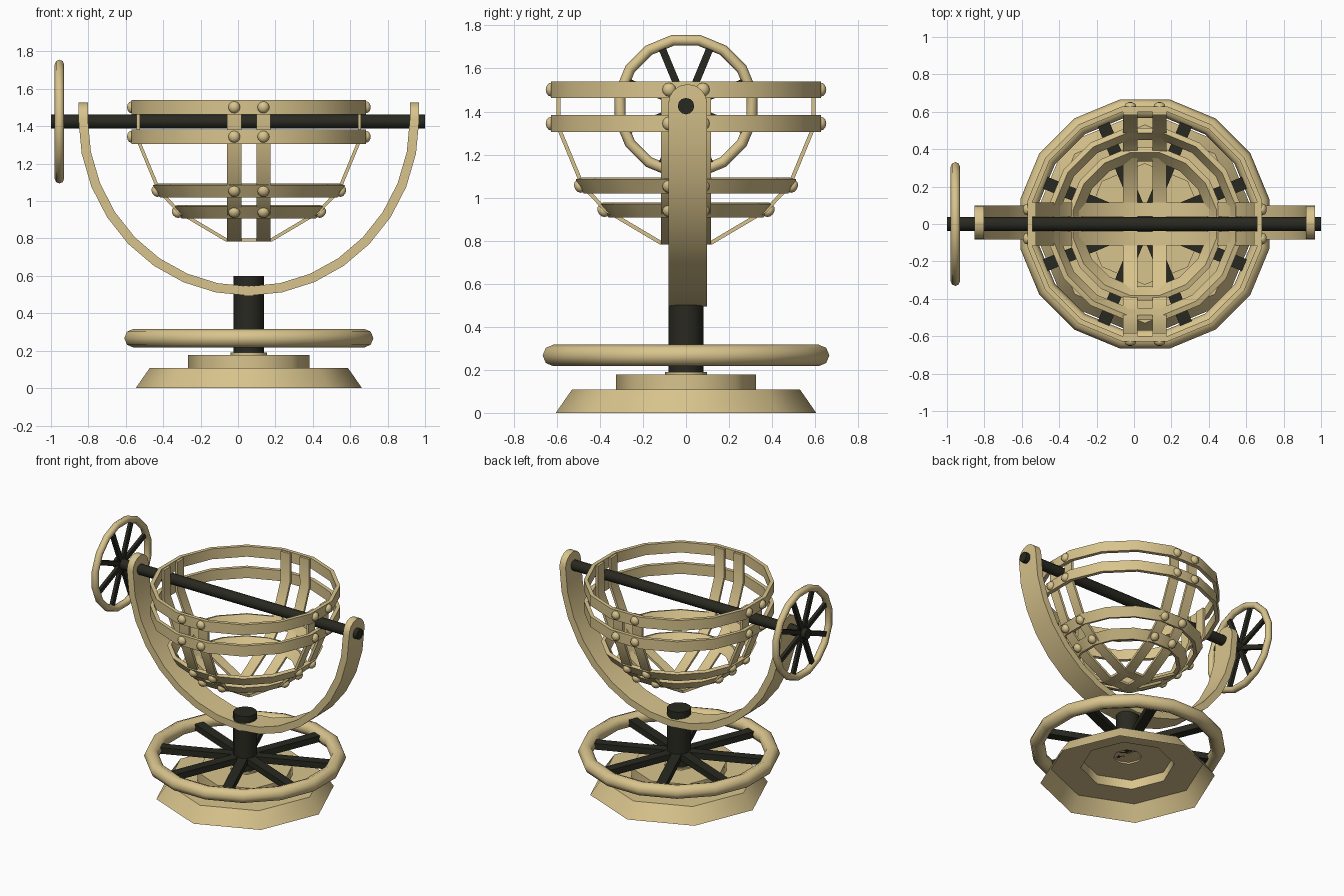
import bpy, bmesh, math
from mathutils import Matrix, Vector

if "Cube" in bpy.data.objects:
    bpy.data.objects.remove(bpy.data.objects["Cube"])

CX = 0.058          # vertical axis of the stand
AXLE_Z = 1.425


def material(name, col):
    m = bpy.data.materials.new(name)
    m.diffuse_color = (*col, 1)
    m.use_nodes = True
    m.node_tree.nodes["Principled BSDF"].inputs["Base Color"].default_value = m.diffuse_color
    return m


TAN = material("pale_wood", (0.69, 0.55, 0.265))
DARK = material("dark_iron", (0.022, 0.022, 0.015))


def finish(name, bm, mat, matrix, angle=50, fix=True):
    if fix:
        bmesh.ops.recalc_face_normals(bm, faces=bm.faces[:])
    me = bpy.data.meshes.new(name)
    bm.to_mesh(me)
    bm.free()
    ob = bpy.data.objects.new(name, me)
    me.materials.append(mat)
    ob.matrix_world = matrix
    bpy.context.collection.objects.link(ob)
    bpy.ops.object.select_all(action='DESELECT')
    bpy.context.view_layer.objects.active = ob
    ob.select_set(True)
    bpy.ops.object.shade_smooth_by_angle(angle=math.radians(angle))
    return ob


def revolve(name, profile, n, closed, mat, matrix, phase=0.0):
    """Turn (radius, z) points around z; flats lie at the given radius if phase = 0.5."""
    bm = bmesh.new()
    k = 1 / math.cos(math.pi / n) if phase else 1
    rows = []
    for i in range(n):
        a = 2 * math.pi * (i + phase) / n
        rows.append([bm.verts.new((r * k * math.cos(a), r * k * math.sin(a), z)) for r, z in profile])
    m = len(profile)
    for i in range(n):
        p, q = rows[i], rows[(i + 1) % n]
        for j in range(m if closed else m - 1):
            bm.faces.new((p[j], q[j], q[(j + 1) % m], p[(j + 1) % m]))
    bmesh.ops.remove_doubles(bm, verts=bm.verts[:], dist=1e-5)
    return finish(name, bm, mat, matrix)


def sweep(name, path, half_widths, thick, matrix):
    """Flat bar along an (x, z) path."""
    bm = bmesh.new()
    rows = []
    for i, (x, z) in enumerate(path):
        a, b = path[max(i - 1, 0)], path[min(i + 1, len(path) - 1)]
        t = Vector((b[0] - a[0], b[1] - a[1])).normalized()
        nx, nz = -t.y * thick / 2, t.x * thick / 2
        w = half_widths[i]
        rows.append([bm.verts.new(c) for c in ((x + nx, -w, z + nz), (x + nx, w, z + nz),
                                               (x - nx, w, z - nz), (x - nx, -w, z - nz))])
    for p, q in zip(rows, rows[1:]):
        for j in range(4):
            bm.faces.new((p[j], p[(j + 1) % 4], q[(j + 1) % 4], q[j]))
    bm.faces.new(rows[0])
    bm.faces.new(rows[-1])
    return finish(name, bm, TAN, matrix, 40)


def cylinder(name, r, length, matrix, sides=12):
    h = length / 2
    return revolve(name, [(0, -h), (r, -h), (r, h), (0, h)], sides, False, DARK, matrix)


def wheel(name, major, minor, matrix):
    """Round rim with eight flat spokes."""
    ring = [(major + minor * math.cos(math.pi * j / 4), minor * math.sin(math.pi * j / 4)) for j in range(8)]
    revolve(name + "_rim", ring, 16, True, TAN, matrix, 0.5)
    bm = bmesh.new()
    for i in range(8):
        m = (Matrix.Rotation(math.pi * (i + 0.5) / 4, 4, 'Z') @ Matrix.Translation((major / 2, 0, 0))
             @ Matrix.Diagonal((major, minor * 1.35, minor * 0.9, 1)))
        bmesh.ops.create_cube(bm, size=1, matrix=m)
    finish(name + "_spokes", bm, DARK, matrix, 30)


T = Matrix.Translation
axis = T((CX, 0, 0))

# stepped octagonal base, open underneath
revolve("base", [(0.605, 0), (0.53, 0.108), (0.325, 0.108), (0.325, 0.178), (0.098, 0.178),
                 (0.098, 0.19), (0, 0.19)], 8, False, TAN, axis)

# post and large turning wheel
cylinder("post", 0.081, 0.41, T((CX, 0, 0.395)))
wheel("floor_wheel", 0.616, 0.05, T((CX, 0, 0.267)))

# axle and hand wheel
lie = Matrix.Rotation(math.pi / 2, 4, 'Y')
cylinder("axle", 0.038, 2.0, T((0, 0, AXLE_Z)) @ lie)
wheel("hand_wheel", 0.306, 0.025, T((-0.955, 0, AXLE_Z)) @ lie)

# U-shaped yoke with rounded ends
top_z, half = 1.437, 0.09
cap = [(half * math.sin(math.radians(d)), half * math.cos(math.radians(d))) for d in (88, 65, 42, 20)]
path = [(-0.886, top_z + h) for h, w in cap]
widths = [w for h, w in cap]
for i in range(17):
    a = math.pi * (1 + i / 16)
    path.append((0.886 * math.cos(a), top_z + 0.918 * math.sin(a)))
    widths.append(half)
path += [(0.886, top_z + h) for h, w in reversed(cap)]
widths += [w for h, w in reversed(cap)]
sweep("yoke", path, widths, 0.05, T((CX, 0.008, 0)))

# basket straps: two pairs crossing under the bottom
side = [(0.592, 1.535), (0.592, 1.325), (0.48, 1.055), (0.37, 0.94), (0.12, 0.792)]
strap = [(-r, z) for r, z in side] + side[::-1]
for q in range(2):
    for s in (-1, 1):
        m = axis @ Matrix.Rotation(q * math.pi / 2, 4, 'Z') @ T((0, s * 0.078, 0))
        sweep("basket_strap", strap, [0.038] * len(strap), 0.018, m)

# basket hoops: (bottom radius, bottom z, top radius, top z)
hoops = [(0.627, 1.463, 0.627, 1.54), (0.627, 1.305, 0.627, 1.383),
         (0.475, 1.02, 0.513, 1.085), (0.36, 0.908, 0.41, 0.97)]
for r0, z0, r1, z1 in hoops:
    revolve("basket_hoop", [(r0, z0), (r1, z1), (r1 - 0.027, z1 + (0.008 if r1 > r0 else 0)),
                            (r0 - 0.027, z0 + (0.008 if r1 > r0 else 0))], 16, True, TAN, axis, 0.5)

# rivets where straps meet hoops
bm = bmesh.new()
for q in range(4):
    for s in (-1, 1):
        for r0, z0, r1, z1 in hoops:
            tilt = math.atan2(r1 - r0, z1 - z0)
            m = (Matrix.Rotation(q * math.pi / 2, 4, 'Z')
                 @ T(((r0 + r1) / 2, s * 0.078, (z0 + z1) / 2))
                 @ Matrix.Rotation(tilt, 4, 'Y') @ Matrix.Diagonal((0.026, 0.032, 0.032, 1)))
            bmesh.ops.create_uvsphere(bm, u_segments=10, v_segments=6, radius=1, matrix=m)
finish("rivets", bm, TAN, axis)
